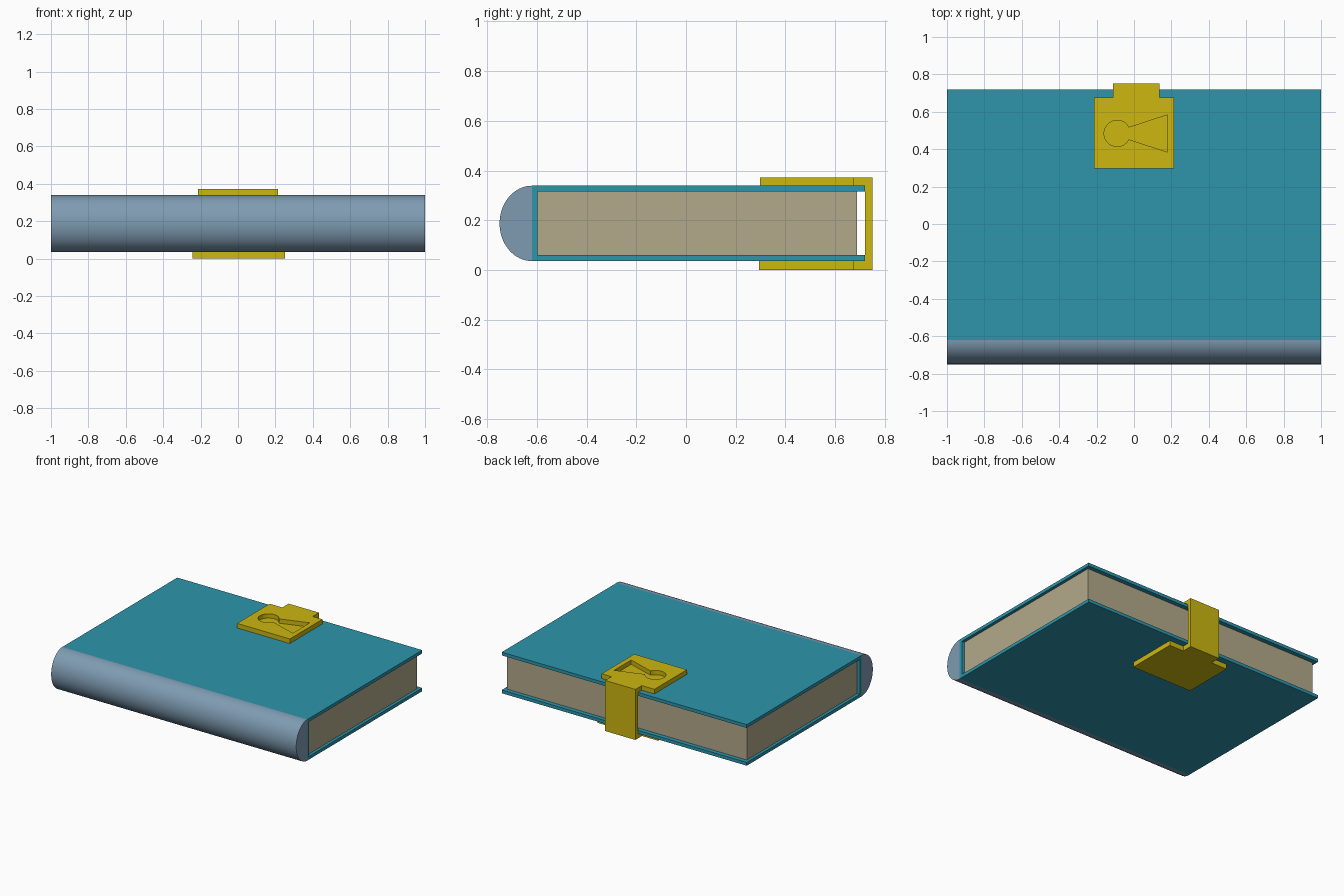
import bpy, bmesh, math
from mathutils import Vector

if "Cube" in bpy.data.objects:
    bpy.data.objects.remove(bpy.data.objects["Cube"])


def material(name, rgb):
    m = bpy.data.materials.new(name)
    m.diffuse_color = (*rgb, 1)
    m.use_nodes = True
    m.node_tree.nodes["Principled BSDF"].inputs["Base Color"].default_value = m.diffuse_color
    return m


TEAL = material("teal cover", (0.026, 0.30, 0.41))
SLATE = material("slate blue spine", (0.21, 0.33, 0.445))
PAPER = material("aged paper", (0.45, 0.395, 0.255))
GOLD = material("gold metal", (0.61, 0.475, 0.005))


def prism(name, points, axis, lo, hi, mat):
    """Extrude a flat outline: (y, z) points along x, or (x, y) points along z."""
    bm = bmesh.new()
    def place(p, t):
        return (t, p[0], p[1]) if axis == "x" else (p[0], p[1], t)
    face = bm.faces.new([bm.verts.new(place(p, lo)) for p in points])
    ext = bmesh.ops.extrude_face_region(bm, geom=[face])
    shift = Vector((hi - lo, 0, 0) if axis == "x" else (0, 0, hi - lo))
    bmesh.ops.translate(bm, vec=shift,
                        verts=[v for v in ext["geom"] if isinstance(v, bmesh.types.BMVert)])
    bmesh.ops.recalc_face_normals(bm, faces=bm.faces)
    me = bpy.data.meshes.new(name)
    bm.to_mesh(me)
    bm.free()
    me.materials.append(mat)
    ob = bpy.data.objects.new(name, me)
    bpy.context.collection.objects.link(ob)
    return ob


def rect(a0, b0, a1, b1):
    return [(a0, b0), (a1, b0), (a1, b1), (a0, b1)]


# Book heights
BOT, TOP, THICK = 0.036, 0.339, 0.024
MID, R = (BOT + TOP) / 2, (TOP - BOT) / 2
HINGE, EDGE = -0.62, 0.72

# Cover: C-shaped section wrapped round the pages
prism("cover", [(HINGE, BOT), (EDGE, BOT), (EDGE, BOT + THICK), (HINGE + 0.022, BOT + THICK),
                (HINGE + 0.022, TOP - THICK), (EDGE, TOP - THICK), (EDGE, TOP), (HINGE, TOP)],
      "x", -1, 1, TEAL)

# Page block
prism("pages", rect(HINGE + 0.022, BOT + THICK, 0.688, TOP - THICK), "x", -0.978, 0.978, PAPER)

# Rounded spine
N = 40
arc = [(HINGE - 0.13 * math.sin(math.pi * i / N), MID + R * math.cos(math.pi * i / N))
       for i in range(N + 1)]
spine = prism("spine", arc, "x", -1, 1, SLATE)
bpy.context.view_layer.objects.active = spine
spine.select_set(True)
bpy.ops.object.shade_smooth_by_angle(angle=math.radians(35))
spine.select_set(False)


# Clasp: a plate on each cover with a tab, joined by a strap round the fore edge
S0, S1, BACK = -0.112, 0.135, 0.75


def tabbed(x0, x1, y0, y1):
    return [(x0, y0), (x1, y0), (x1, y1), (S1, y1), (S1, BACK), (S0, BACK), (S0, y1), (x0, y1)]


prism("clasp_bottom_plate", tabbed(-0.243, 0.252, 0.293, 0.673), "z", 0, BOT, GOLD)
plate = prism("clasp_top_plate", tabbed(-0.215, 0.215, 0.297, 0.676), "z", TOP, 0.373, GOLD)
prism("clasp_strap", rect(S0, EDGE, S1, BACK), "z", BOT, TOP, GOLD)

# Keyhole recess: round head with a flared slot
cx, cy, r = -0.09, 0.484, 0.07
a = math.radians(27)
head = [(cx + r * math.cos(a + (2 * math.pi - 2 * a) * i / 28),
         cy + r * math.sin(a + (2 * math.pi - 2 * a) * i / 28)) for i in range(29)]
cutter = prism("keyhole_cutter", head + [(0.178, 0.385), (0.178, 0.583)],
               "z", TOP + 0.002, 0.42, GOLD)
cutter.hide_render = True
cutter.hide_set(True)
cut = plate.modifiers.new("keyhole", "BOOLEAN")
cut.operation = "DIFFERENCE"
cut.solver = "EXACT"
cut.object = cutter
bpy.context.view_layer.objects.active = plate
plate.select_set(True)
bpy.ops.object.modifier_apply(modifier=cut.name)
bpy.data.objects.remove(cutter)
